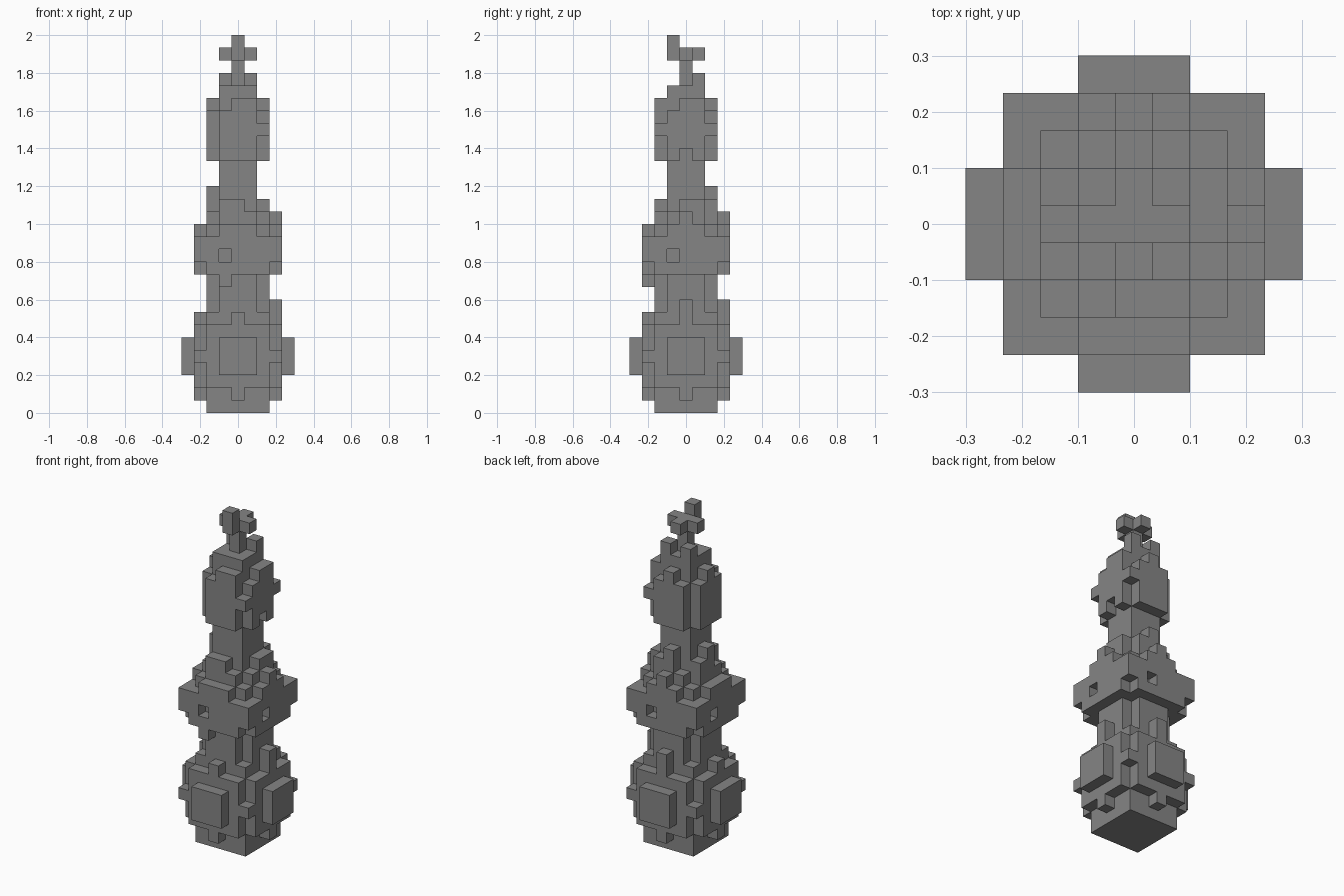
import bpy, bmesh
from mathutils import Vector

U = 2 / 30  # edge of one block

cube = bpy.data.objects.get("Cube")
if cube:
    bpy.data.objects.remove(cube, do_unlink=True)

stone = bpy.data.materials.new("plain grey")
stone.use_nodes = True
GREY = (0.235, 0.235, 0.235, 1)
stone.diffuse_color = GREY
stone.node_tree.nodes["Principled BSDF"].inputs["Base Color"].default_value = GREY


def blocks(z0, z1, rule):
    """Block cells on layers z0..z1 whose folded position obeys the rule."""
    cells = set()
    for z in range(z0, z1 + 1):
        for x in range(-4, 5):
            for y in range(-4, 5):
                hi, lo = max(abs(x), abs(y)), min(abs(x), abs(y))
                if rule(hi, lo, z):
                    cells.add((x, y, z))
    return cells


def mid_bulge(hi, lo, z):
    if hi <= 2:
        return True
    return hi == 3 and lo <= {11: 2, 12: 3, 13: 3, 14: 1}[z]


parts = {}

# Base plinth and the round lower ball
parts["base"] = blocks(0, 0, lambda h, l, z: h <= 2)
parts["lower_ball"] = blocks(1, 7, lambda h, l, z: h * h + l * l + (z - 4) ** 2 <= 18)
parts["lower_ball"] |= {(3, 0, 7), (3, 0, 8), (0, 3, 7), (0, 3, 8)}

# Lower neck
parts["lower_neck"] = blocks(8, 10, lambda h, l, z: h * h + l * l <= 5)
parts["lower_neck"] |= {(-1, -3, 10)}

# Middle bulge with two small pits and a ragged shoulder
parts["middle_bulge"] = blocks(11, 14, mid_bulge)
parts["middle_bulge"] -= {(-1, -3, 12), (3, -1, 12), (1, 3, 12), (-3, 1, 12)}
parts["shoulder"] = blocks(15, 16, lambda h, l, z: h * h + l * l <= (5 if z == 15 else 4))
parts["shoulder"] |= {(3, 0, 15), (0, 3, 15), (-1, -2, 16), (2, 1, 16), (1, 2, 16), (-2, 1, 16)}
parts["shoulder"] |= {(-2, 0, 17), (0, 2, 17), (-1, -1, 16), (1, 1, 16), (-1, 1, 16), (1, -1, 16)}

# Upper neck
parts["upper_neck"] = blocks(17, 19, lambda h, l, z: h <= 1)

# Upper bulge with stub corners, a notch and raised edge blocks
parts["upper_bulge"] = blocks(20, 23, lambda h, l, z: h <= 2 and l <= 1)
parts["upper_bulge"] |= blocks(24, 24, lambda h, l, z: h <= 1 or (h == 2 and l == 0))
parts["upper_bulge"] |= {(2, -2, 22), (2, 2, 22), (1, -2, 24), (2, 1, 24)}
parts["upper_bulge"] -= {(2, 0, 20)}

# Tapered crown
parts["crown"] = blocks(25, 25, lambda h, l, z: h <= 1)
parts["crown"] |= {(0, 0, 26), (1, 1, 26), (-1, 1, 26)}

# Cross-shaped finial with an offset tip
parts["finial"] = {(0, 0, 27), (0, -1, 29)}
parts["finial"] |= blocks(28, 28, lambda h, l, z: h <= 1 and l == 0)

solid = set().union(*parts.values())
AXES = [Vector(a) for a in ((1, 0, 0), (0, 1, 0), (0, 0, 1))]


def build(name, cells):
    """Make one part from the outer faces of its blocks."""
    bm = bmesh.new()
    for cell in sorted(cells):
        centre = Vector(cell) + Vector((0, 0, 0.5))
        for i, axis in enumerate(AXES):
            for sign in (1, -1):
                n = axis * sign
                if tuple(int(round(c)) for c in Vector(cell) + n) in solid:
                    continue
                a, b = AXES[(i + 1) % 3] / 2, AXES[(i + 2) % 3] * sign / 2
                mid = centre + n / 2
                corners = (mid - a - b, mid + a - b, mid + a + b, mid - a + b)
                bm.faces.new([bm.verts.new(c * U) for c in corners])
    bmesh.ops.remove_doubles(bm, verts=bm.verts[:], dist=U / 100)
    mesh = bpy.data.meshes.new(name)
    bm.to_mesh(mesh)
    bm.free()
    mesh.materials.append(stone)
    bpy.context.collection.objects.link(bpy.data.objects.new(name, mesh))


for part, cells in parts.items():
    build(part, cells)
